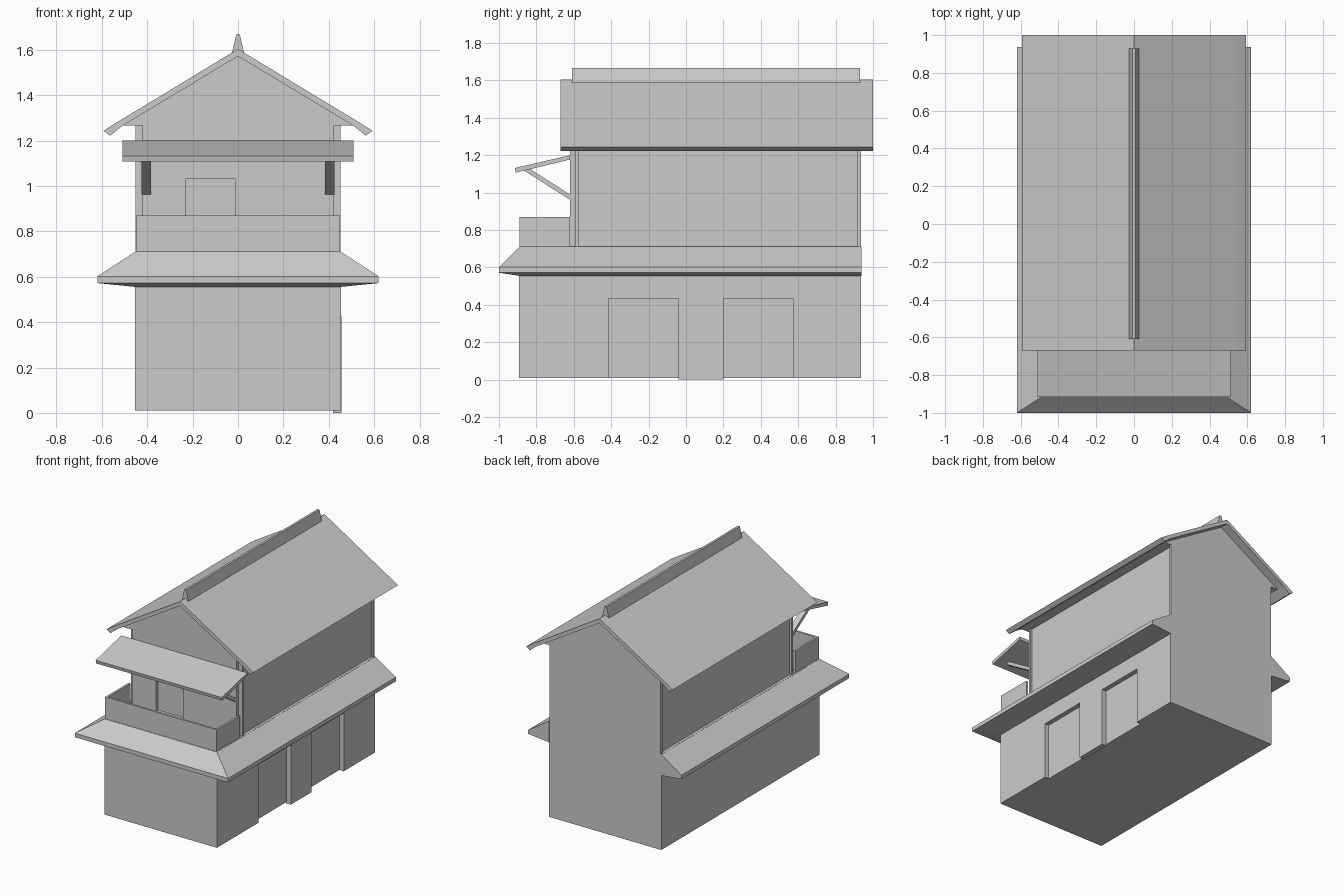
import bpy, bmesh

if "Cube" in bpy.data.objects:
    bpy.data.objects.remove(bpy.data.objects["Cube"])


def make(name, verts, faces):
    me = bpy.data.meshes.new(name)
    me.from_pydata(verts, [], faces)
    bm = bmesh.new()
    bm.from_mesh(me)
    bmesh.ops.recalc_face_normals(bm, faces=bm.faces)
    bm.to_mesh(me)
    bm.free()
    ob = bpy.data.objects.new(name, me)
    bpy.context.collection.objects.link(ob)
    return ob


def loft(name, rings):
    """Join equal-length rings of points and cap both ends."""
    n = len(rings[0])
    verts = [p for r in rings for p in r]
    faces = [tuple(range(n)), tuple(range((len(rings) - 1) * n, len(rings) * n))]
    for k in range(len(rings) - 1):
        for i in range(n):
            j = (i + 1) % n
            faces.append((k * n + i, k * n + j, (k + 1) * n + j, (k + 1) * n + i))
    return make(name, verts, faces)


def along_y(name, prof, y0, y1):
    return loft(name, [[(x, y, z) for x, z in prof] for y in (y0, y1)])


def along_x(name, prof, x0, x1):
    return loft(name, [[(x, y, z) for y, z in prof] for x in (x0, x1)])


def box(name, x0, x1, y0, y1, z0, z1):
    return along_y(name, [(x0, z0), (x1, z0), (x1, z1), (x0, z1)], y0, y1)


def cut(target, name, *bounds):
    c = box(name, *bounds)
    c.hide_render = True
    c.hide_viewport = True
    c.display_type = 'WIRE'
    m = target.modifiers.new(name, 'BOOLEAN')
    m.operation = 'DIFFERENCE'
    m.solver = 'EXACT'
    m.object = c


def mirrored(pts):
    """Complete a right-hand outline with its left-hand copy."""
    return pts + [(-x, z) for x, z in reversed(pts) if x > 0]


# Ground floor with two doorways on the right and the pillar between them
ground = box("ground_floor", -0.455, 0.455, -0.893, 0.935, 0.01, 0.71)
for i, (a, b) in enumerate([(-0.415, -0.04), (0.2, 0.572)]):
    cut(ground, f"doorway_cutter_{i}", 0.42, 0.6, a, b, -0.1, 0.435)
box("door_pillar", 0.418, 0.456, -0.04, 0.2, 0.0, 0.43)

# Skirt roof round the left, front and right, mitred at the front corners
skirt_prof = [(0.0, 0.712), (1.0, 0.602), (1.0, 0.572), (0.0, 0.555)]
stations = [(-1, 0.937, False), (-1, 0, True), (1, 0, True), (1, 0.937, False)]
rings = []
for side, y, corner in stations:
    rings.append([(side * (0.45 + 0.17 * t),
                   -0.89 - 0.11 * t if corner else y, z) for t, z in skirt_prof])
loft("skirt_roof", rings)

# Upper floor with its balcony door
upper = box("upper_floor", -0.435, 0.435, -0.59, 0.93, 0.7, 1.28)
front = box("upper_front_wall", -0.42, 0.42, -0.62, -0.585, 0.7, 1.28)
cut(front, "balcony_door_cutter", -0.23, -0.01, -0.7, -0.595, 0.72, 1.03)
box("upper_back_wall", -0.45, 0.45, 0.92, 0.935, 0.7, 1.28)
for s in (-1, 1):
    for n, y in (("front", -0.592), ("back", 0.918)):
        x0, x1 = sorted((s * 0.418, s * 0.451))
        box(f"corner_post_{n}", x0, x1, y, y + 0.016, 0.7, 1.27)

# Balcony parapet
balcony = box("balcony", -0.45, 0.45, -0.891, -0.6195, 0.7, 0.87)
cut(balcony, "balcony_cutter", -0.435, 0.435, -0.876, -0.5, 0.72, 1.0)

# Gable body, main roof and ridge
along_y("gable", mirrored([(0, 1.578), (0.515, 1.266)]), -0.62, 0.935)
outline = [(0, 1.604), (0.3, 1.422), (0.545, 1.274), (0.593, 1.243),
           (0.563, 1.222), (0.51, 1.265), (0, 1.572)]
for s in (-1, 1):
    along_y("main_roof", [(s * x, z) for x, z in outline], -0.67, 1.0)
along_y("ridge", mirrored([(0.008, 1.667), (0.027, 1.585)]), -0.61, 0.93)

# Awning over the balcony with two braces
along_x("awning", [(-0.62, 1.2), (-0.915, 1.132), (-0.91, 1.107), (-0.62, 1.177)],
        -0.51, 0.51)
for s in (-1, 1):
    along_x("awning_brace", [(-0.62, 0.99), (-0.835, 1.128), (-0.872, 1.122),
                             (-0.62, 0.962)], s * 0.383, s * 0.425)
